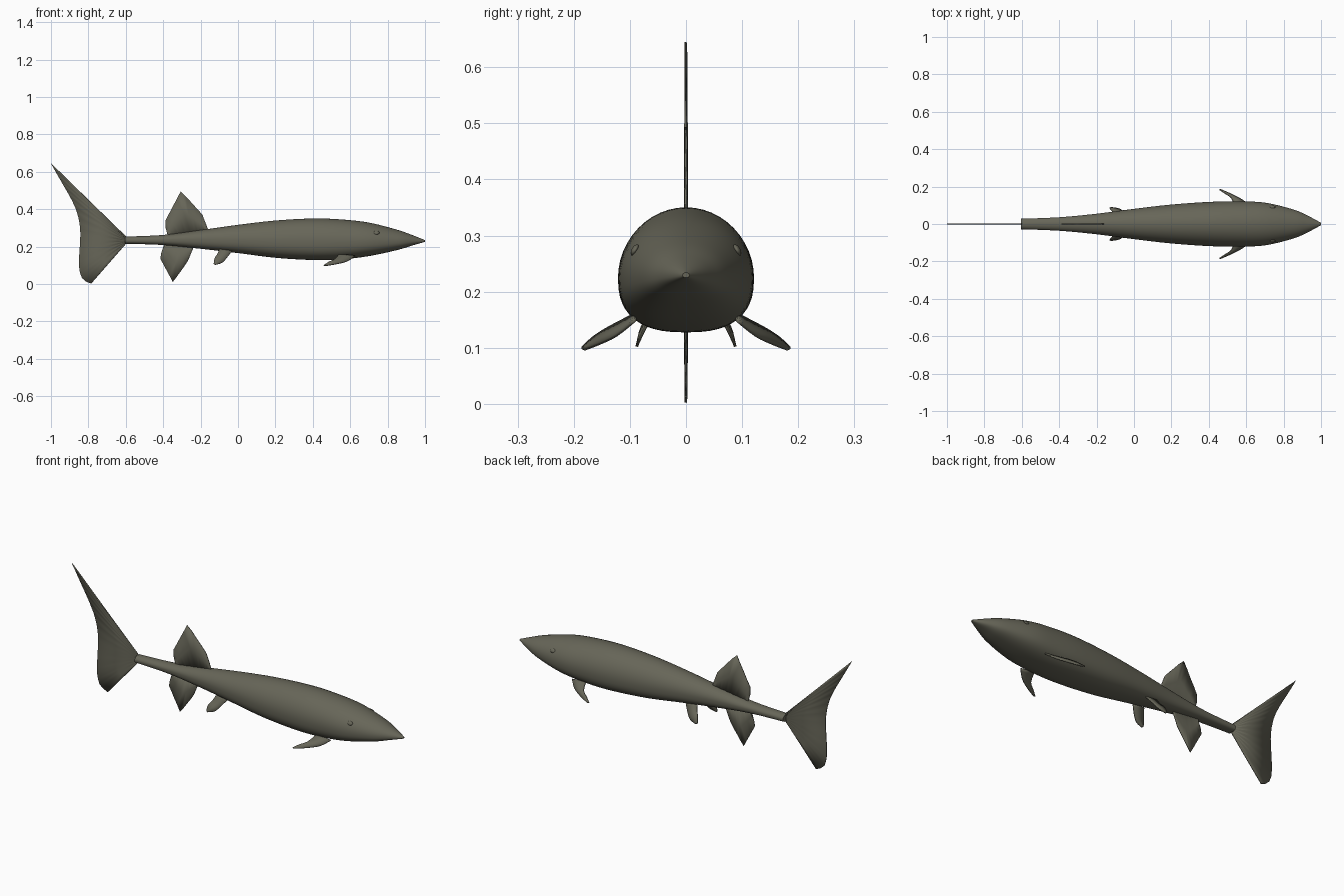
import bpy, math
from mathutils import Vector

if "Cube" in bpy.data.objects:
    bpy.data.objects.remove(bpy.data.objects["Cube"])


def material(name, rgb):
    m = bpy.data.materials.new(name)
    m.diffuse_color = (*rgb, 1)
    m.use_nodes = True
    m.node_tree.nodes["Principled BSDF"].inputs["Base Color"].default_value = m.diffuse_color
    return m


OLIVE = material("olive grey", (0.135, 0.132, 0.098))


def make_object(name, verts, faces, smooth=True):
    me = bpy.data.meshes.new(name)
    me.from_pydata([tuple(v) for v in verts], [], faces)
    me.validate()
    me.materials.append(OLIVE)
    ob = bpy.data.objects.new(name, me)
    bpy.context.collection.objects.link(ob)
    if smooth:
        bpy.ops.object.select_all(action='DESELECT')
        ob.select_set(True)
        bpy.context.view_layer.objects.active = ob
        bpy.ops.object.shade_smooth_by_angle(angle=math.radians(40))
    return ob


def spline(points, steps):
    """Catmull-Rom curve through points of any dimension."""
    out = []
    n = len(points)
    for i in range(n - 1):
        p0, p1 = points[max(i - 1, 0)], points[i]
        p2, p3 = points[i + 1], points[min(i + 2, n - 1)]
        for s in range(steps):
            t = s / steps
            out.append([0.5 * (2 * b + (c - a) * t + (2 * a - 5 * b + 4 * c - d) * t * t
                               + (3 * b - a - 3 * c + d) * t ** 3)
                        for a, b, c, d in zip(p0, p1, p2, p3)])
    out.append(list(points[-1]))
    return out


def resample(points, count):
    """Evenly spaced points along a polyline."""
    pts = [Vector(p) for p in points]
    lens = [0]
    for a, b in zip(pts, pts[1:]):
        lens.append(lens[-1] + (b - a).length)
    out = []
    for k in range(count + 1):
        d = lens[-1] * k / count
        i = 0
        while i < len(pts) - 2 and lens[i + 1] < d:
            i += 1
        out.append(pts[i].lerp(pts[i + 1], (d - lens[i]) / (lens[i + 1] - lens[i])))
    return out


def strip_fin(name, rail_a, rail_b, thick, pleat=0.0, mirror=False):
    """Thin fin between two rails, optionally pleated along its rays."""
    n, verts, faces = len(rail_a), [], []
    for i, (a, b) in enumerate(zip(rail_a, rail_b)):
        for t in (0, 0.5, 1):
            p = Vector(a).lerp(Vector(b), t)
            p.y += pleat * (1 if i % 2 else -1) * (1 - abs(t - 0.45))
            verts.append(p)
    for i in range(n - 1):
        for j in range(2):
            k = i * 3 + j
            faces.append((k, k + 1, k + 4, k + 3))
    ob = make_object(name, verts, faces)
    sol = ob.modifiers.new("thickness", 'SOLIDIFY')
    sol.thickness, sol.offset = thick, 0
    if mirror:
        mir = ob.modifiers.new("other side", 'MIRROR')
        mir.use_axis = (False, True, False)
    return ob


def flat(points):
    return [(x, 0, z) for x, z in points]


# Body: x, centre z, height above, depth below, half width
sections = [
    (-.605, .233, .020, .018, .028), (-.4, .236, .026, .028, .036),
    (-.2, .238, .050, .050, .055), (0, .235, .081, .070, .081),
    (.2, .228, .111, .088, .104), (.4, .225, .125, .097, .118),
    (.55, .225, .120, .094, .121), (.7, .225, .103, .076, .114),
    (.85, .227, .063, .046, .078), (.93, .229, .033, .024, .044),
    (1.0, .229, .005, .004, .006)]
SEG = 48
verts, faces = [], []
rings = spline(sections, 6)
for x, zc, up, down, w in rings:
    for k in range(SEG):
        a = 2 * math.pi * k / SEG
        c, s = math.cos(a), math.sin(a)
        e = 1.0 if s >= 0 else 0.78          # flatter belly
        verts.append((x, w * math.copysign(abs(c) ** e, c),
                      zc + (up if s >= 0 else down) * math.copysign(abs(s) ** e, s)))
for i in range(len(rings) - 1):
    for k in range(SEG):
        a, b = i * SEG + k, i * SEG + (k + 1) % SEG
        faces.append((a, a + SEG, b + SEG, b)[::-1])
faces.append(tuple(range(SEG))[::-1])
faces.append(tuple(range(len(verts) - SEG, len(verts))))
make_object("body", verts, faces)

# Tail fin: tall upper lobe, short rounded lower lobe
tail_edge = spline([(-1, .645), (-.955, .565), (-.895, .46), (-.86, .38), (-.843, .28),
                    (-.85, .13), (-.845, .06), (-.825, .02), (-.785, .002)], 5)
N = 24
strip_fin("tail_fin", resample(flat([(-.598, .252), (-.598, .216)]), N),
          resample(flat(tail_edge), N), .004, .0015)

# Dorsal and anal fins
strip_fin("dorsal_fin", resample(flat([(-.16, .275), (-.375, .245)]), 12),
          resample(flat([(-.16, .29), (-.19, .37), (-.305, .497), (-.395, .326), (-.375, .258)]), 12),
          .004, .0015)
strip_fin("anal_fin", resample(flat([(-.24, .205), (-.395, .225)]), 12),
          resample(flat([(-.24, .19), (-.27, .118), (-.348, .01), (-.42, .144), (-.395, .2)]), 12),
          .004, .0015)

# Paired fins: leading rail and trailing rail, mirrored across the body
strip_fin("pectoral_fins",
          spline([(.625, .090, .150), (.585, .125, .122), (.53, .155, .107), (.465, .183, .096)], 3),
          spline([(.54, .090, .160), (.52, .140, .134), (.485, .165, .118), (.457, .184, .100)], 3),
          .006, 0, True)
strip_fin("pelvic_fins",
          spline([(-.03, .045, .180), (-.06, .070, .140), (-.085, .083, .114), (-.122, .088, .102)], 3),
          spline([(-.10, .045, .185), (-.11, .060, .160), (-.125, .078, .138), (-.130, .086, .108)], 3),
          .005, 0, True)

# Eyes: small flattened domes on the head
for side, label in ((1, "left"), (-1, "right")):
    bpy.ops.mesh.primitive_uv_sphere_add(segments=20, ring_count=10, radius=1,
                                         location=(.74, side * .091, .274))
    eye = bpy.context.object
    eye.name = label + "_eye"
    eye.scale = (.016, .006, .011)
    eye.rotation_euler = (side * math.radians(30), 0, 0)
    eye.data.materials.append(OLIVE)
    bpy.ops.object.shade_smooth_by_angle()
